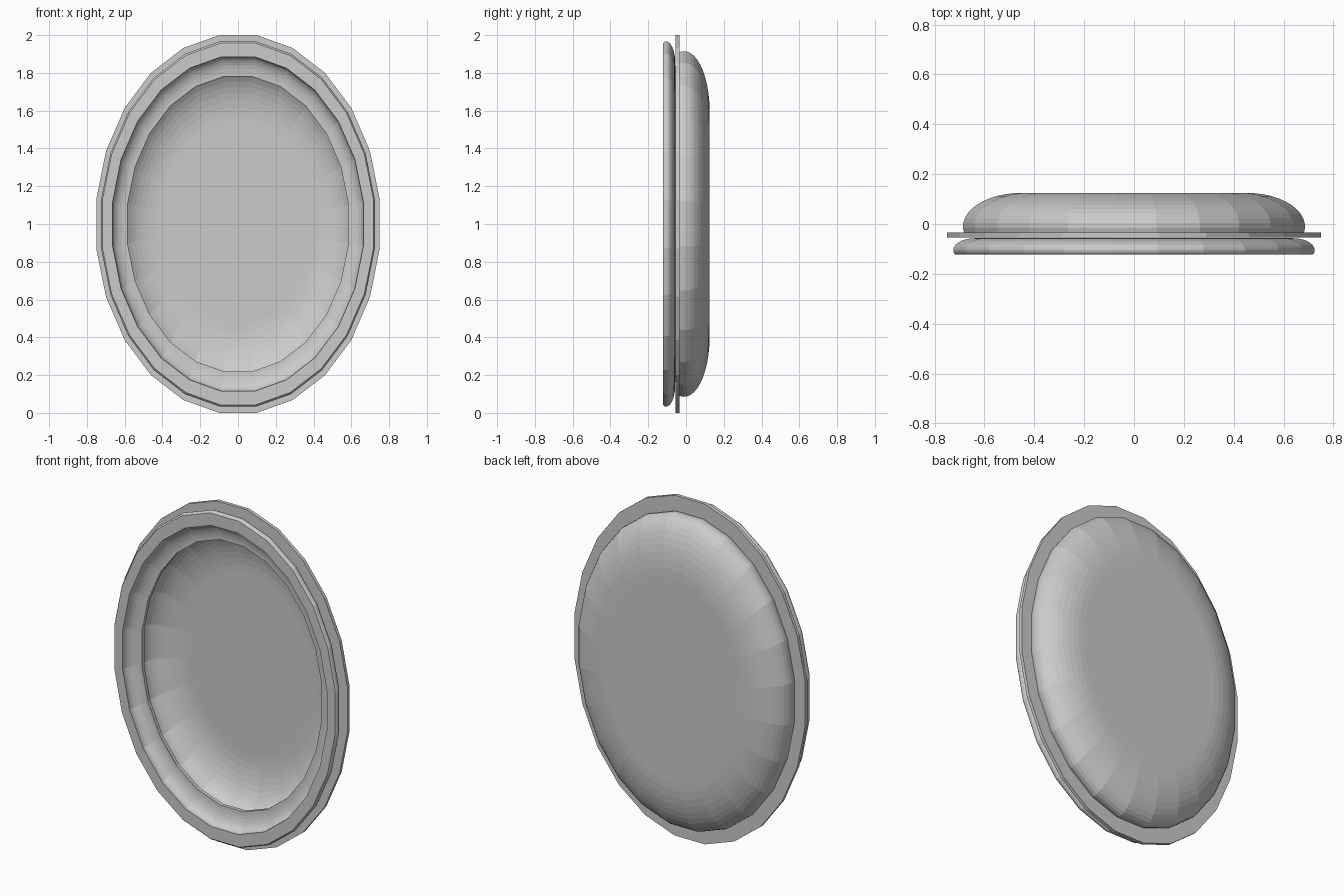
import bpy, bmesh, math

if "Cube" in bpy.data.objects:
    bpy.data.objects.remove(bpy.data.objects["Cube"])

SIDES = 24
ASPECT = 0.75
FIX = 1 / math.cos(math.pi / SIDES)   # radii are measured across the flats


def arc(cr, cy, rr, ry, a0, a1, steps):
    """Elliptical arc in the (radius, y) plane, angles in degrees."""
    pts = []
    for i in range(steps + 1):
        a = math.radians(a0 + (a1 - a0) * i / steps)
        pts.append((cr + rr * math.cos(a), cy + ry * math.sin(a)))
    return pts


def oval_lathe(name, profile, closed, caps=False):
    """Sweep a (radius, y) profile around an oval facing -y."""
    bm = bmesh.new()
    rings = []
    for r, y in profile:
        ring = []
        for k in range(SIDES):
            a = 2 * math.pi * (k + 0.5) / SIDES
            ring.append(bm.verts.new((r * FIX * ASPECT * math.cos(a), y,
                                      1 + r * FIX * math.sin(a))))
        rings.append(ring)
    pairs = list(zip(rings, rings[1:]))
    if closed:
        pairs.append((rings[-1], rings[0]))
    for p, q in pairs:
        for k in range(SIDES):
            n = (k + 1) % SIDES
            bm.faces.new((p[k], p[n], q[n], q[k]))
    if caps:
        bm.faces.new(rings[0])
        bm.faces.new(rings[-1])
    bmesh.ops.recalc_face_normals(bm, faces=bm.faces)
    mesh = bpy.data.meshes.new(name)
    bm.to_mesh(mesh)
    bm.free()
    obj = bpy.data.objects.new(name, mesh)
    bpy.context.collection.objects.link(obj)
    return obj


# Thin flat flange between the two shells
oval_lathe("flange", [(1.0, -0.055), (1.0, -0.035),
                      (0.78, -0.035), (0.78, -0.055)], True)

# Rear dish: outer dome with flat back, then the inner wall and floor
outer = arc(0.6, -0.01, 0.315, 0.135, -11, 90, 12)
inner = arc(0.535, -0.01, 0.28, 0.127, -11, 90, 12)
oval_lathe("rear_dish", inner[::-1] + outer, False, caps=True)

# Front rim: rounded outside, flat face, concave inside
rim = arc(0.85, -0.105, 0.117, 0.048, 90, -12, 8)
rim += [(0.957, -0.123), (0.885, -0.123)]
rim += arc(0.78, -0.115, 0.105, 0.057, 0, 90, 8)
rim += [(0.78, -0.0565)]
oval_lathe("front_rim", rim, True)
